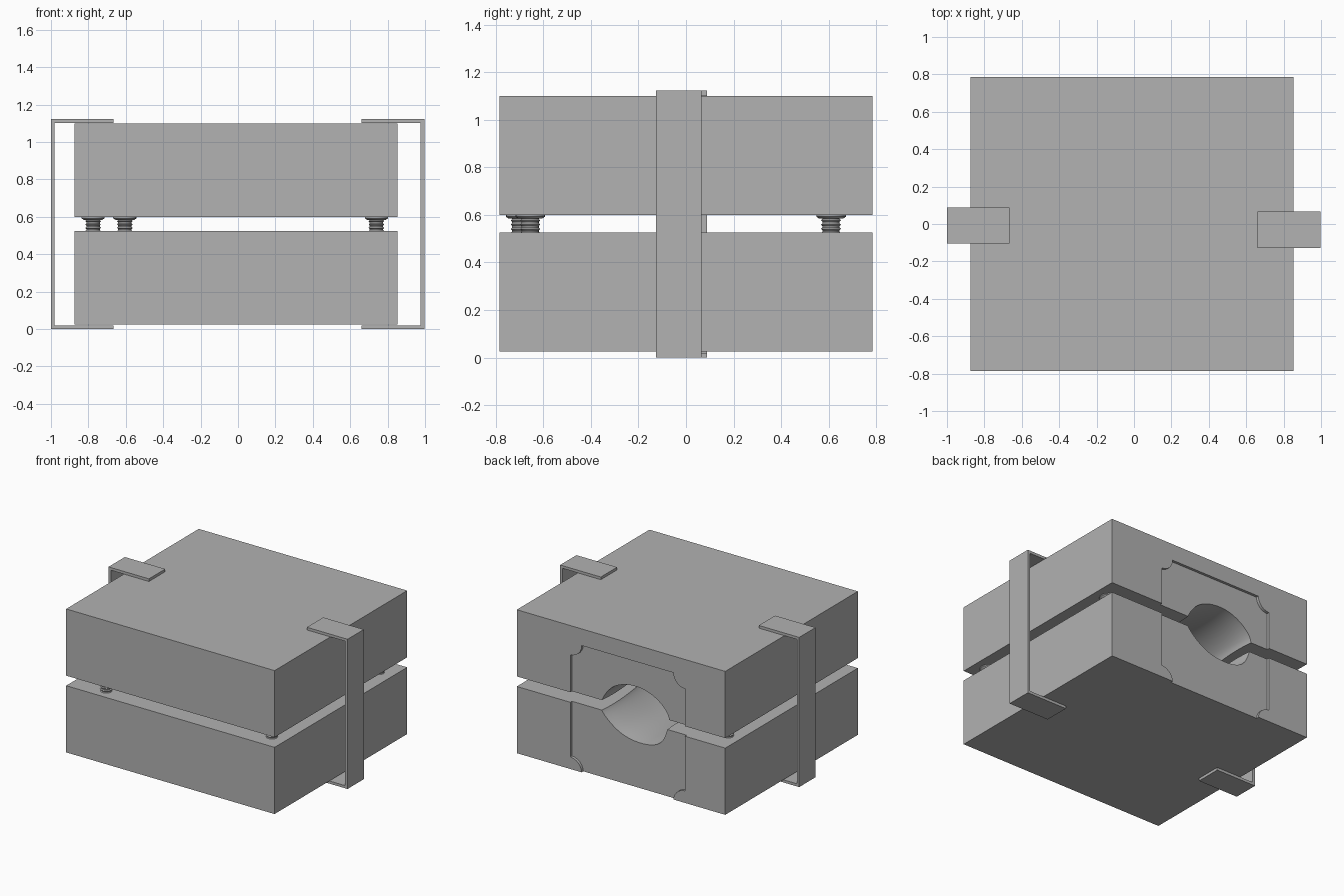
import bpy, bmesh, math
from mathutils import Vector

cube = bpy.data.objects.get("Cube")
if cube:
    bpy.data.objects.remove(cube, do_unlink=True)

grey = bpy.data.materials.new("plain_grey")
grey.use_nodes = True
COLOUR = (0.445, 0.445, 0.445, 1)
grey.diffuse_color = COLOUR
for node in grey.node_tree.nodes:
    if node.type == 'BSDF_PRINCIPLED':
        node.inputs["Base Color"].default_value = COLOUR


def finish(name, bm):
    """Turn a bmesh into a grey object."""
    bmesh.ops.recalc_face_normals(bm, faces=bm.faces)
    mesh = bpy.data.meshes.new(name)
    bm.to_mesh(mesh)
    bm.free()
    mesh.materials.append(grey)
    obj = bpy.data.objects.new(name, mesh)
    bpy.context.collection.objects.link(obj)
    return obj


def loft(name, rings):
    """Skin a list of equal closed rings and cap both ends."""
    bm = bmesh.new()
    loops = [[bm.verts.new(p) for p in ring] for ring in rings]
    n = len(loops[0])
    for a, b in zip(loops, loops[1:]):
        for i in range(n):
            j = (i + 1) % n
            bm.faces.new((a[i], a[j], b[j], b[i]))
    bm.faces.new(loops[0])
    bm.faces.new(loops[-1])
    return finish(name, bm)


def extrude_xz(name, points, y0, y1):
    return loft(name, [[(x, y, z) for x, z in points] for y in (y0, y1)])


def smooth(obj, degrees):
    bpy.ops.object.select_all(action='DESELECT')
    obj.select_set(True)
    bpy.context.view_layer.objects.active = obj
    bpy.ops.object.shade_smooth_by_angle(angle=math.radians(degrees))


def bake(obj):
    """Replace the mesh by its modified version."""
    bpy.context.view_layer.update()
    graph = bpy.context.evaluated_depsgraph_get()
    mesh = bpy.data.meshes.new_from_object(obj.evaluated_get(graph))
    obj.modifiers.clear()
    obj.data = mesh


# Shallow recess on the back, with scooped corners
def recess_outline(x0, x1, z0, z1, r):
    points = []
    corners = [(x0, z0, 90), (x1, z0, 180), (x1, z1, 270), (x0, z1, 0)]
    for cx, cz, start in corners:
        for k in range(7):
            a = math.radians(start - 15 * k)
            points.append((cx + r * math.cos(a), cz + r * math.sin(a)))
    return points


# the scoops face inward from every corner of the outline
recess = extrude_xz("recess_cutter",
                    recess_outline(-0.54, 0.41, 0.02, 0.975, 0.095),
                    0.765, 0.95)

# Smooth cavity running inward from the back opening
centre = Vector((-0.12, 0.56))
opening = [(0.18, 0.57), (0.12, 0.68), (0.04, 0.75), (-0.08, 0.78),
           (-0.2, 0.775), (-0.32, 0.72), (-0.41, 0.62), (-0.38, 0.53),
           (-0.35, 0.42), (-0.25, 0.36), (-0.05, 0.365), (0.07, 0.43),
           (0.16, 0.51)]
rings = []
for y, s in [(1.1, 1.03), (0.95, 1.03), (0.78, 1.02), (0.68, 0.97),
             (0.45, 1.0), (0.1, 1.2), (-0.25, 1.2), (-0.48, 0.85),
             (-0.55, 0.3)]:
    ring = [centre + (Vector(p) - centre) * s for p in opening]
    rings.append([(p.x, y, p.y) for p in ring])
cavity = loft("cavity_cutter", rings)
cavity.modifiers.new("round", 'SUBSURF').levels = 2
bake(cavity)

# Two block halves
for name, z0, z1 in [("lower_block", 0.025, 0.525),
                     ("upper_block", 0.6, 1.1)]:
    block = extrude_xz(name, [(-0.875, z0), (0.853, z0),
                              (0.853, z1), (-0.875, z1)], -0.785, 0.785)
    for cutter in (recess, cavity):
        mod = block.modifiers.new("cut", 'BOOLEAN')
        mod.operation = 'DIFFERENCE'
        mod.solver = 'EXACT'
        mod.object = cutter
    bake(block)
    smooth(block, 35)
for cutter in (recess, cavity):
    bpy.data.objects.remove(cutter, do_unlink=True)


# Side clips: a bent strip hooked over top and bottom
def clip(name, side, outer, tip, y0, y1):
    t, top = 0.02, 1.122
    profile = [(tip, 0), (outer, 0), (outer, top), (tip, top),
               (tip, top - t), (outer - t, top - t),
               (outer - t, t), (tip, t)]
    extrude_xz(name, [(side * x, z) for x, z in profile], y0, y1)


clip("left_clip", 1, 0.997, 0.66, -0.127, 0.066)
clip("right_clip", -1, 1.0, 0.665, -0.105, 0.088)


# Spacer bolts between the halves: threaded shaft under a flat head
def bolt(name, x, y):
    profile = [(0.036, 0.5)]
    for k in range(4):
        z = 0.517 + 0.018 * k
        profile += [(0.036, z), (0.042, z + 0.006), (0.036, z + 0.012)]
    profile += [(0.036, 0.584), (0.05, 0.584), (0.062, 0.592), (0.062, 0.602)]
    circle = [math.tau * k / 20 for k in range(20)]
    obj = loft(name, [[(x + r * math.cos(a), y + r * math.sin(a), z)
                       for a in circle] for r, z in profile])
    smooth(obj, 30)


bolt("front_right_bolt", -0.605, -0.695)
bolt("front_left_bolt", 0.74, -0.655)
bolt("back_right_bolt", -0.775, 0.61)
bolt("back_left_bolt", 0.74, 0.61)
